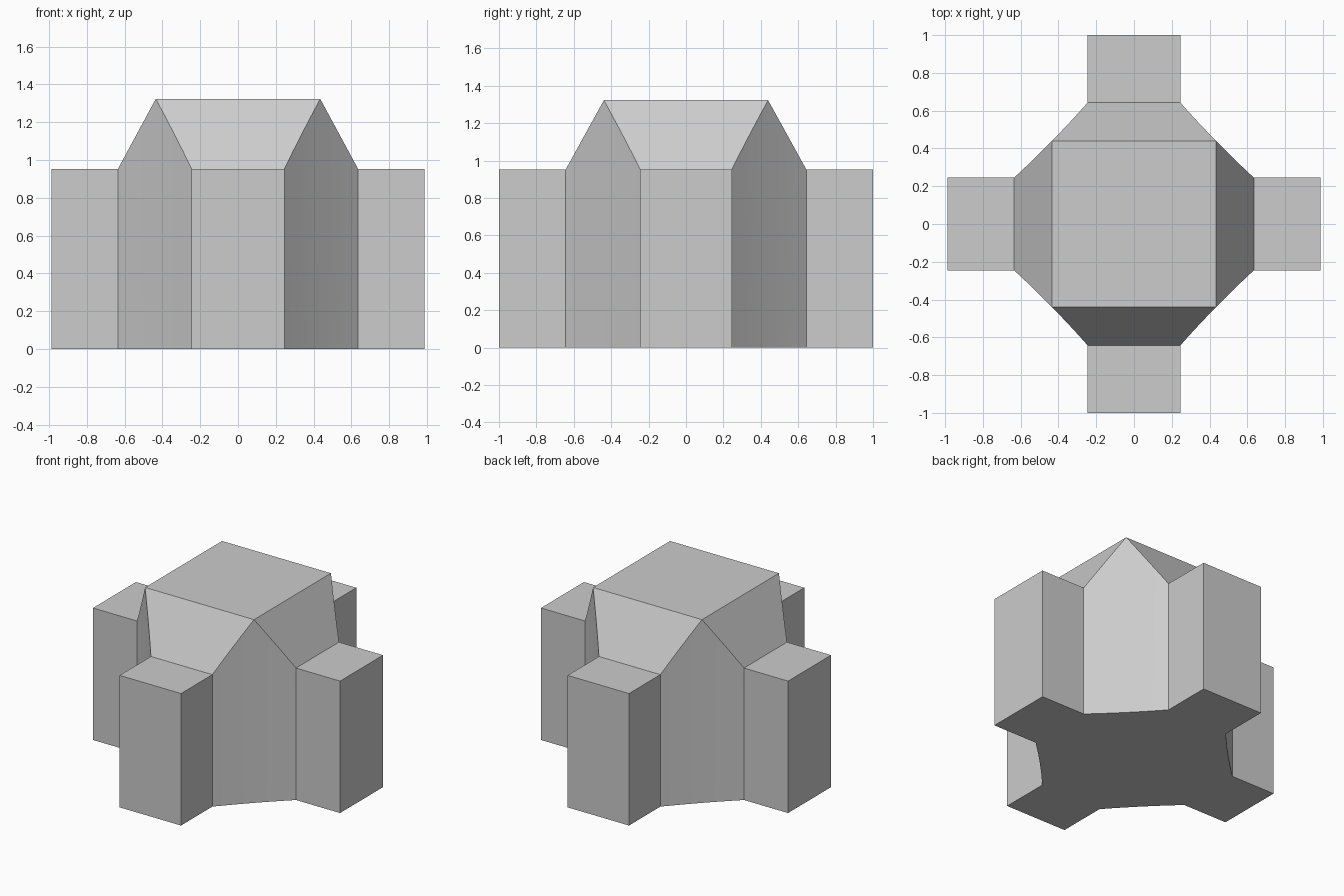
import bpy, bmesh

cube = bpy.data.objects.get("Cube")
if cube:
    bpy.data.objects.remove(cube)

# Plan sizes: arm tips, arm half width, core faces, heights
TIP_X, TIP_Y = 0.987, 1.0
ARM = 0.245
CORE_X, CORE_Y = 0.635, 0.643
EAVE, TOP = 0.953, 1.323
DIP, STEPS = 0.005, 8      # inward bow of the diagonal walls
MID = STEPS // 2


def corner(sx, sy):
    """Eave line of one quadrant: arm tip, bowed diagonal wall, next arm tip."""
    arc = []
    for i in range(STEPS + 1):
        t = i / STEPS
        bow = DIP * 4 * t * (1 - t)
        arc.append((CORE_X + (ARM - CORE_X) * t - bow, ARM + (CORE_Y - ARM) * t - bow))
    ax, ay = arc[MID]
    pts = [(TIP_X, ARM, EAVE)]
    for i, (x, y) in enumerate(arc):
        # the wall top follows the sloping roof up to the corner peak
        rise = (CORE_X - x) / (CORE_X - ax) if i <= MID else (CORE_Y - y) / (CORE_Y - ay)
        pts.append((x, y, EAVE + (TOP - EAVE) * rise))
    pts.append((ARM, TIP_Y, EAVE))
    pts = [(x * sx, y * sy, z) for x, y, z in pts]
    return pts if sx * sy > 0 else pts[::-1]


bm = bmesh.new()
tops = [[bm.verts.new(p) for p in corner(sx, sy)]
        for sx, sy in ((1, 1), (-1, 1), (-1, -1), (1, -1))]

# Walls and floor
ring = [v for quarter in tops for v in quarter]
base = [bm.verts.new((v.co.x, v.co.y, 0)) for v in ring]
for i in range(len(ring)):
    j = (i + 1) % len(ring)
    bm.faces.new((base[i], base[j], ring[j], ring[i]))
bm.faces.new(base[::-1])

# Arm tops, sloping roofs and the flat roof
for k in range(4):
    a, b = tops[k], tops[(k + 1) % 4]
    bm.faces.new(a[-2:] + b[:2])
    bm.faces.new(a[MID + 1:-1] + b[1:MID + 2])
bm.faces.new([quarter[MID + 1] for quarter in tops])
bmesh.ops.recalc_face_normals(bm, faces=bm.faces)

mesh = bpy.data.meshes.new("cross_shaped_block")
bm.to_mesh(mesh)
bm.free()
block = bpy.data.objects.new("cross_shaped_block", mesh)
bpy.context.collection.objects.link(block)

# Plain grey finish
grey = bpy.data.materials.new("light_grey")
grey.use_nodes = True
colour = (0.604, 0.604, 0.604, 1)
grey.diffuse_color = colour
grey.node_tree.nodes["Principled BSDF"].inputs["Base Color"].default_value = colour
mesh.materials.append(grey)

bpy.ops.object.select_all(action='DESELECT')
block.select_set(True)
bpy.context.view_layer.objects.active = block
bpy.ops.object.shade_smooth_by_angle()
